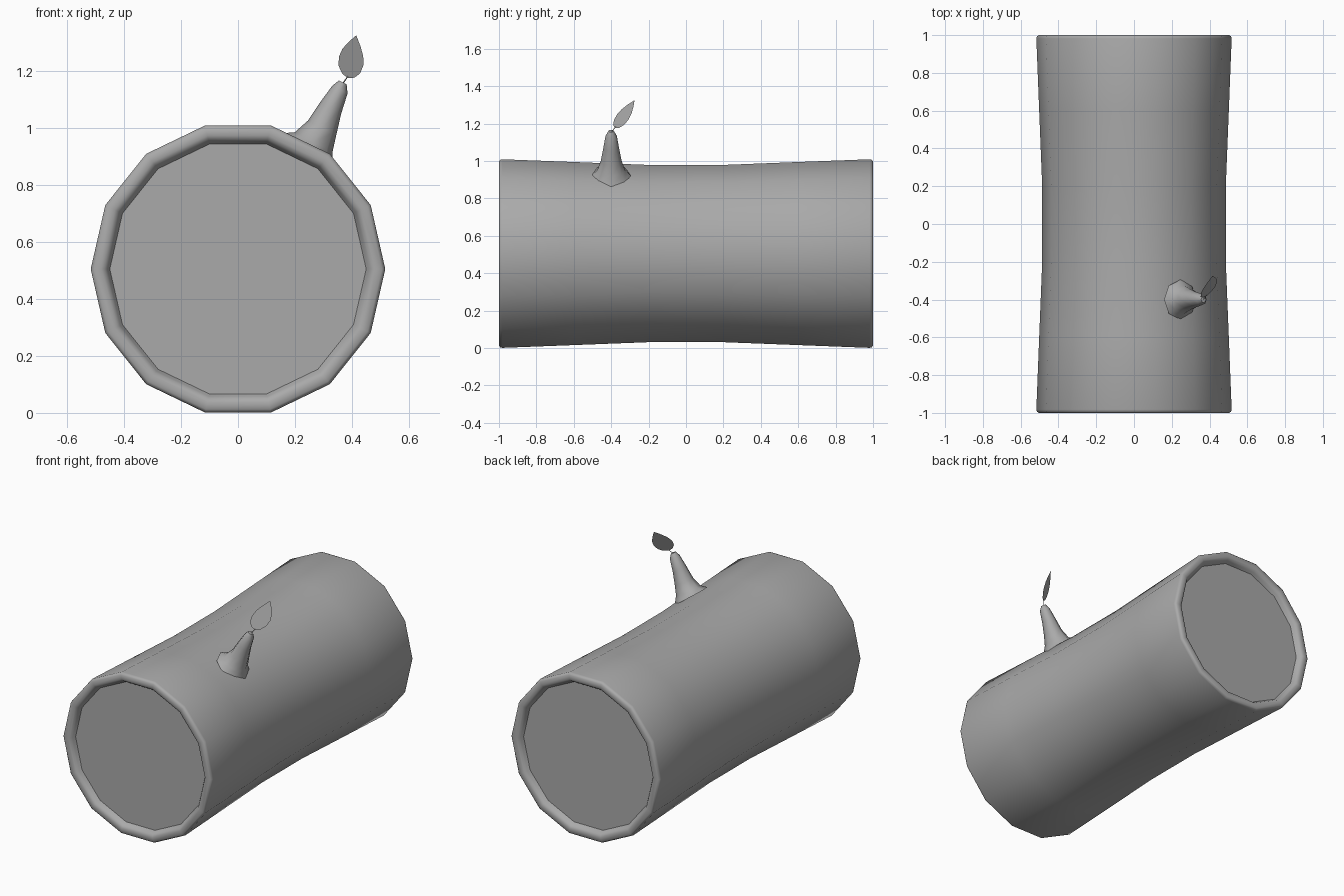
import bpy, bmesh, math
from mathutils import Vector

cube = bpy.data.objects.get("Cube")
if cube:
    bpy.data.objects.remove(cube, do_unlink=True)

bark = bpy.data.materials.new("grey_wood")
bark.use_nodes = True
GREY = (0.4, 0.4, 0.4, 1)
bark.diffuse_color = GREY
bark.node_tree.nodes["Principled BSDF"].inputs["Base Color"].default_value = GREY


def finish(name, bm, angle):
    """Turn a bmesh into a smooth-shaded object with sharp edges kept."""
    bmesh.ops.recalc_face_normals(bm, faces=bm.faces)
    mesh = bpy.data.meshes.new(name)
    bm.to_mesh(mesh)
    bm.free()
    mesh.materials.append(bark)
    obj = bpy.data.objects.new(name, mesh)
    bpy.context.collection.objects.link(obj)
    bpy.ops.object.select_all(action='DESELECT')
    obj.select_set(True)
    bpy.context.view_layer.objects.active = obj
    bpy.ops.object.shade_smooth_by_angle(angle=math.radians(angle))
    return obj


def loft(rings, sides, side_axis):
    """Skin rings of (centre, axis, radius) and cap both ends."""
    bm = bmesh.new()
    loops = []
    for centre, axis, radius in rings:
        u = Vector(side_axis)
        v = Vector(axis).normalized().cross(u)
        loop = []
        for i in range(sides):
            a = math.tau * i / sides
            offset = (u * math.cos(a) + v * math.sin(a)) * radius
            loop.append(bm.verts.new(Vector(centre) + offset))
        loops.append(loop)
    for a, b in zip(loops, loops[1:]):
        for i in range(sides):
            j = (i + 1) % sides
            bm.faces.new((a[i], a[j], b[j], b[i]))
    bm.faces.new(loops[0])
    bm.faces.new(loops[-1])
    return bm


# Hollow-ended log: half profile of (radius, y), mirrored to the front
half = [(0.486, 0.2), (0.502, 0.6), (0.517, 0.982), (0.514, 0.993),
        (0.505, 1.0), (0.48, 1.0), (0.467, 0.994), (0.459, 0.982),
        (0.45, 0.965)]
profile = [(r, -y) for r, y in reversed(half)] + half
log_rings = [((0, y, 0.505), (0, 1, 0), r) for r, y in profile]
finish("log", loft(log_rings, 14, (1, 0, 0)), 40)

# Branch stub, flared where it meets the log
stub = [(0.245, 0.922, 0.105), (0.265, 0.95, 0.075), (0.295, 1.0, 0.056),
        (0.325, 1.07, 0.042), (0.358, 1.135, 0.03), (0.368, 1.16, 0.015)]
stub_rings = []
for i, (x, z, r) in enumerate(stub):
    lean = 0.7 if i == 0 else 0.52
    stub_rings.append(((x, -0.4, z), (lean, 0, 1), r))
finish("branch_stub", loft(stub_rings, 8, (0, 1, 0)), 50)

# Leaf blade: a flat outline along its length and width directions
base = Vector((0.385, -0.38, 1.175))
length = Vector((0.03, 0.105, 0.15))
width = Vector((0.043, 0.03, -0.015))
outline = [(0.06, 0.5), (0.2, 0.88), (0.4, 1.0), (0.6, 0.85), (0.8, 0.48)]
bm = bmesh.new()
loop = [bm.verts.new(base)]
loop += [bm.verts.new(base + length * t + width * w) for t, w in outline]
loop.append(bm.verts.new(base + length))
loop += [bm.verts.new(base + length * t - width * w)
         for t, w in reversed(outline)]
bm.faces.new(loop)
finish("leaf", bm, 30)

# Thin leaf stalk
start = Vector((0.367, -0.4, 1.155))
stalk = [(start, base - start, 0.003), (base + length * 0.05, base - start, 0.002)]
finish("leaf_stalk", loft(stalk, 4, (0, 1, 0)), 30)
